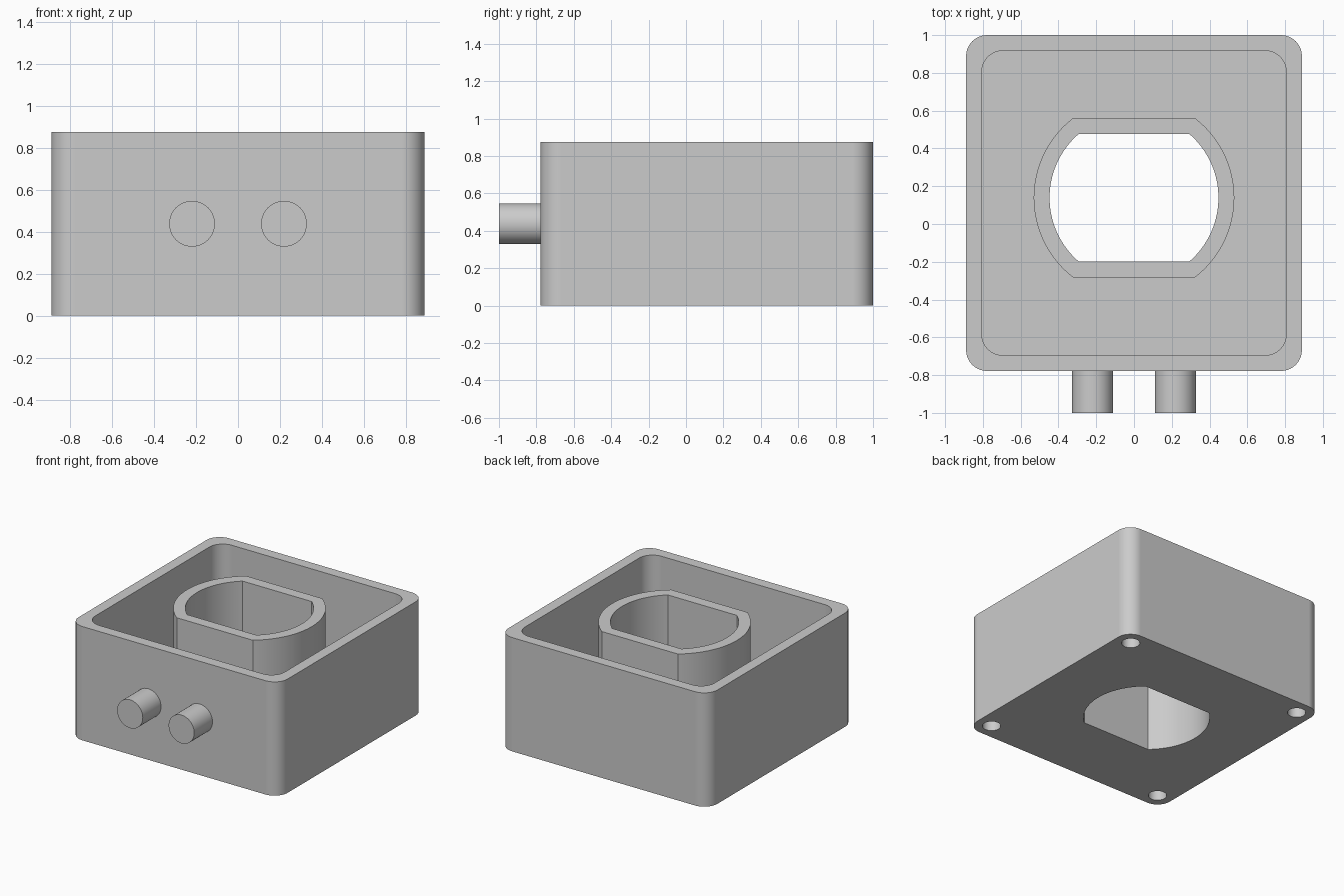
import bpy, bmesh, math
from mathutils import Matrix

if "Cube" in bpy.data.objects:
    bpy.data.objects.remove(bpy.data.objects["Cube"])

HEIGHT, FLOOR = 0.875, 0.11
BODY_Y = 0.111      # centre of the square body
COLLAR_Y = 0.139    # centre of the collar opening

grey = bpy.data.materials.new("light grey plastic")
grey.use_nodes = True
grey.diffuse_color = (0.6, 0.6, 0.6, 1)
grey.node_tree.nodes["Principled BSDF"].inputs["Base Color"].default_value = grey.diffuse_color


def rounded_square(half, radius, cy, steps=10):
    pts = []
    for q, (sx, sy) in enumerate([(1, 1), (-1, 1), (-1, -1), (1, -1)]):
        for i in range(steps + 1):
            a = math.pi / 2 * (q + i / steps)
            pts.append((sx * (half - radius) + radius * math.cos(a),
                        cy + sy * (half - radius) + radius * math.sin(a)))
    return pts


def double_d(radius, flat, cy, steps=32):
    # circle trimmed by two flats parallel to x
    lim = math.asin(flat / radius)
    pts = []
    for start in (0, math.pi):
        for i in range(steps + 1):
            a = start - lim + 2 * lim * i / steps
            pts.append((radius * math.cos(a), cy + radius * math.sin(a)))
    return pts


def circle(radius, cx, cy, steps=40):
    return [(cx + radius * math.cos(2 * math.pi * i / steps),
             cy + radius * math.sin(2 * math.pi * i / steps)) for i in range(steps)]


def prism(name, outline, z0, z1):
    bm = bmesh.new()
    base = bm.faces.new([bm.verts.new((x, y, z0)) for x, y in outline])
    top = bmesh.ops.extrude_face_region(bm, geom=[base])["geom"]
    bmesh.ops.translate(bm, vec=(0, 0, z1 - z0),
                        verts=[v for v in top if isinstance(v, bmesh.types.BMVert)])
    bmesh.ops.recalc_face_normals(bm, faces=bm.faces)
    mesh = bpy.data.meshes.new(name)
    bm.to_mesh(mesh)
    bm.free()
    mesh.materials.append(grey)
    obj = bpy.data.objects.new(name, mesh)
    bpy.context.collection.objects.link(obj)
    return obj


def activate(obj):
    bpy.ops.object.select_all(action='DESELECT')
    obj.select_set(True)
    bpy.context.view_layer.objects.active = obj


def cut(target, outline, z0, z1):
    cutter = prism("cutter", outline, z0, z1)
    mod = target.modifiers.new("cut", 'BOOLEAN')
    mod.operation, mod.solver, mod.object = 'DIFFERENCE', 'EXACT', cutter
    activate(target)
    bpy.ops.object.modifier_apply(modifier=mod.name)
    bpy.data.objects.remove(cutter)


def finish(obj):
    activate(obj)
    bpy.ops.object.shade_smooth_by_angle(angle=math.radians(25))
    obj.modifiers.new("even_normals", 'WEIGHTED_NORMAL').keep_sharp = True


opening = double_d(0.447, 0.337, COLLAR_Y)

# Open-topped housing with a floor opening and blind corner holes underneath
housing = prism("housing", rounded_square(0.889, 0.111, BODY_Y), 0, HEIGHT)
cut(housing, rounded_square(0.806, 0.111, BODY_Y), FLOOR, HEIGHT + 0.1)
cut(housing, opening, -0.1, HEIGHT)
for sx in (-1, 1):
    for sy in (-1, 1):
        cut(housing, circle(0.065, sx * 0.767, BODY_Y + sy * 0.767, 32), -0.1, 0.085)
finish(housing)

# Collar around the opening, level with the rim
collar = prism("collar", double_d(0.531, 0.421, COLLAR_Y), FLOOR, HEIGHT)
cut(collar, opening, 0, HEIGHT + 0.1)
finish(collar)

# Two solid pegs on the front wall
for side, sx in (("left", 1), ("right", -1)):
    peg = prism(side + "_peg", circle(0.109, 0, 0), 0, 0.25)
    peg.data.transform(Matrix.Translation((sx * 0.219, -0.75, HEIGHT / 2))
                       @ Matrix.Rotation(math.pi / 2, 4, 'X'))
    finish(peg)
